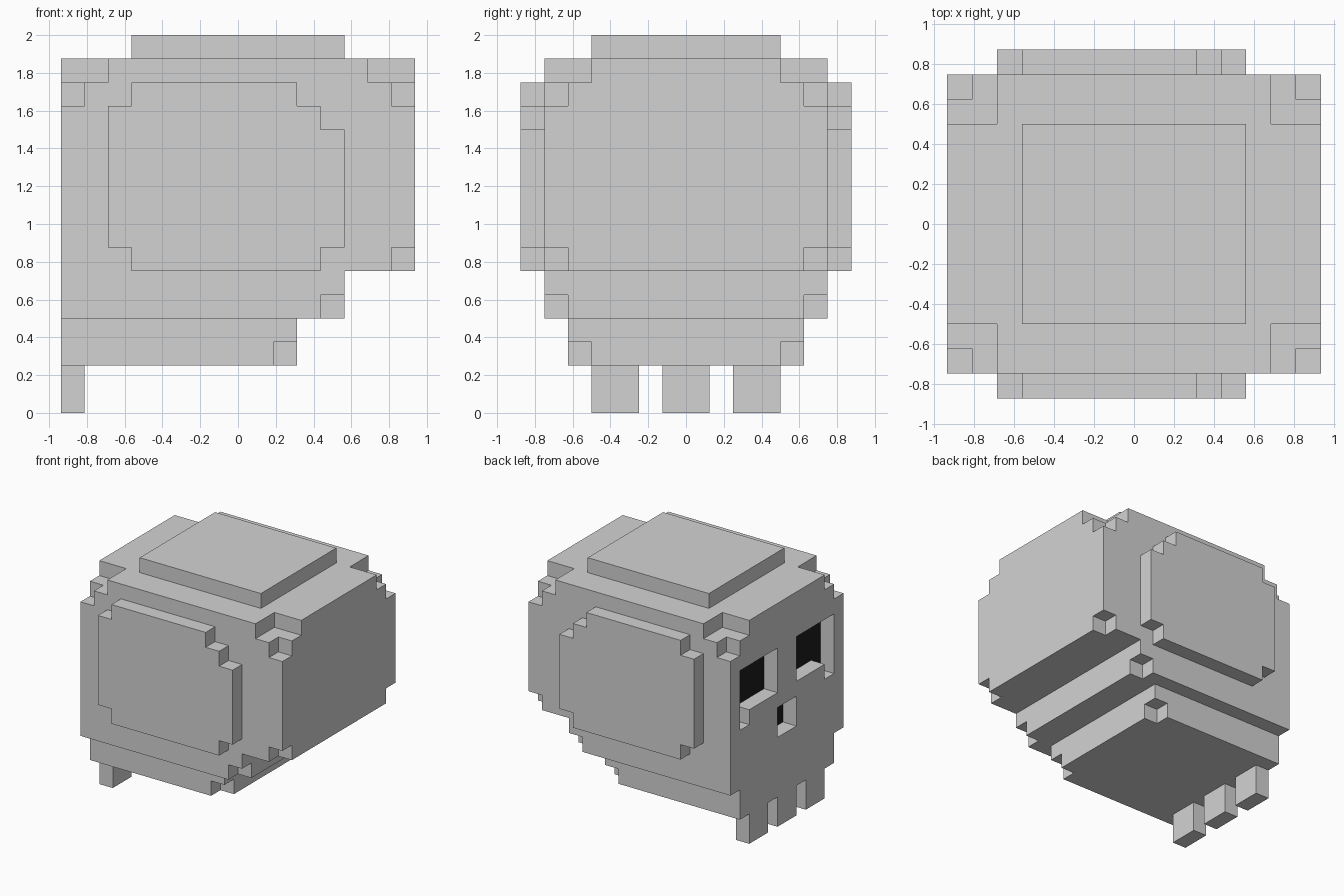
import bpy, bmesh
from mathutils import Vector

if "Cube" in bpy.data.objects:
    bpy.data.objects.remove(bpy.data.objects["Cube"])


def material(name, value):
    m = bpy.data.materials.new(name)
    m.diffuse_color = (value, value, value, 1)
    m.use_nodes = True
    m.node_tree.nodes["Principled BSDF"].inputs["Base Color"].default_value = m.diffuse_color
    return m


BONE = material("bone_grey", 0.65)
BLACK = material("socket_black", 0.012)


def prism(name, pts, axis, lo, hi):
    """Extrude a 2D profile along an axis; pts are the two other axes in order."""
    def place(p, d):
        c = list(p)
        c.insert(axis, d)
        return Vector(c)
    bm = bmesh.new()
    face = bm.faces.new([bm.verts.new(place(p, lo)) for p in pts])
    ext = bmesh.ops.extrude_face_region(bm, geom=[face])
    move = Vector((0, 0, 0))
    move[axis] = hi - lo
    bmesh.ops.translate(bm, vec=move,
                        verts=[v for v in ext["geom"] if isinstance(v, bmesh.types.BMVert)])
    bmesh.ops.recalc_face_normals(bm, faces=bm.faces[:])
    mesh = bpy.data.meshes.new(name)
    bm.to_mesh(mesh)
    bm.free()
    mesh.materials.append(BONE)
    obj = bpy.data.objects.new(name, mesh)
    bpy.context.collection.objects.link(obj)
    return obj


def box(name, x, y, z):
    return prism(name, [(x[0], y[0]), (x[1], y[0]), (x[1], y[1]), (x[0], y[1])], 2, *z)


def carve(target, cutter):
    """Subtract a cutter from a part and throw the cutter away."""
    cutter.hide_render = True
    mod = target.modifiers.new("cut", 'BOOLEAN')
    mod.operation, mod.solver, mod.object = 'DIFFERENCE', 'EXACT', cutter
    bpy.context.view_layer.objects.active = target
    bpy.ops.object.modifier_apply(modifier=mod.name)
    bpy.data.objects.remove(cutter)


def span(sign, a, b):
    return tuple(sorted((sign * a, sign * b)))


# Skull: side profile with the stepped back of the head
skull = prism("skull", [(-.9375, .5), (.5625, .5), (.5625, .75), (.9375, .75),
                        (.9375, 1.875), (-.9375, 1.875)], 1, -.75, .75)
# Upper jaw below it, and the crown plate on top
jaw = box("upper_jaw", (-.9375, .3125), (-.625, .625), (.25, .5))
box("crown_plate", (-.5625, .5625), (-.5, .5), (1.875, 2))

for s in (-1, 1):
    # Chipped corners: two steps at each top corner
    for t in (-1, 1):
        carve(skull, box("cutter", span(t, .6875, 1.1), span(s, .5, 1), (1.75, 2.1)))
        carve(skull, box("cutter", span(t, .8125, 1.1), span(s, .625, 1), (1.625, 1.8)))
    # Chipped corners under the back of the head and jaw
    carve(skull, box("cutter", (.8125, 1.1), span(s, .625, 1), (.6, .875)))
    carve(skull, box("cutter", (.4375, .7), span(s, .625, 1), (.4, .625)))
    carve(jaw, box("cutter", (.1875, .5), span(s, .5, 1), (.1, .375)))
    # Eye sockets drooping at the outer corner
    eye = [(.125, 1.125), (.5, 1.125), (.5, 1), (.625, 1), (.625, 1.5), (.125, 1.5)]
    carve(skull, prism("cutter", [(s * y, z) for y, z in eye], 0, -1.1, -.8125))
    # Raised side plates
    prism("left_side_plate" if s > 0 else "right_side_plate",
          [(-.5625, .75), (.4375, .75), (.4375, .875), (.5625, .875), (.5625, 1.5),
           (.4375, 1.5), (.4375, 1.625), (.3125, 1.625), (.3125, 1.75), (-.5625, 1.75),
           (-.5625, 1.625), (-.6875, 1.625), (-.6875, .875), (-.5625, .875)],
          1, *span(s, .75, .875))

# Nose opening
carve(skull, box("cutter", (-1.1, -.8125), (-.125, .125), (.75, 1)))

# Black backs of the eye sockets and nose
skull.data.materials.append(BLACK)
for f in skull.data.polygons:
    deep = abs(f.center.x + .8125) < .01 and f.normal.x < -.9
    f.material_index = 1 if deep and abs(f.center.y) < .62 else 0

# Teeth
for name, y in (("right_tooth", -.375), ("middle_tooth", 0), ("left_tooth", .375)):
    box(name, (-.9375, -.8125), (y - .125, y + .125), (0, .25))
